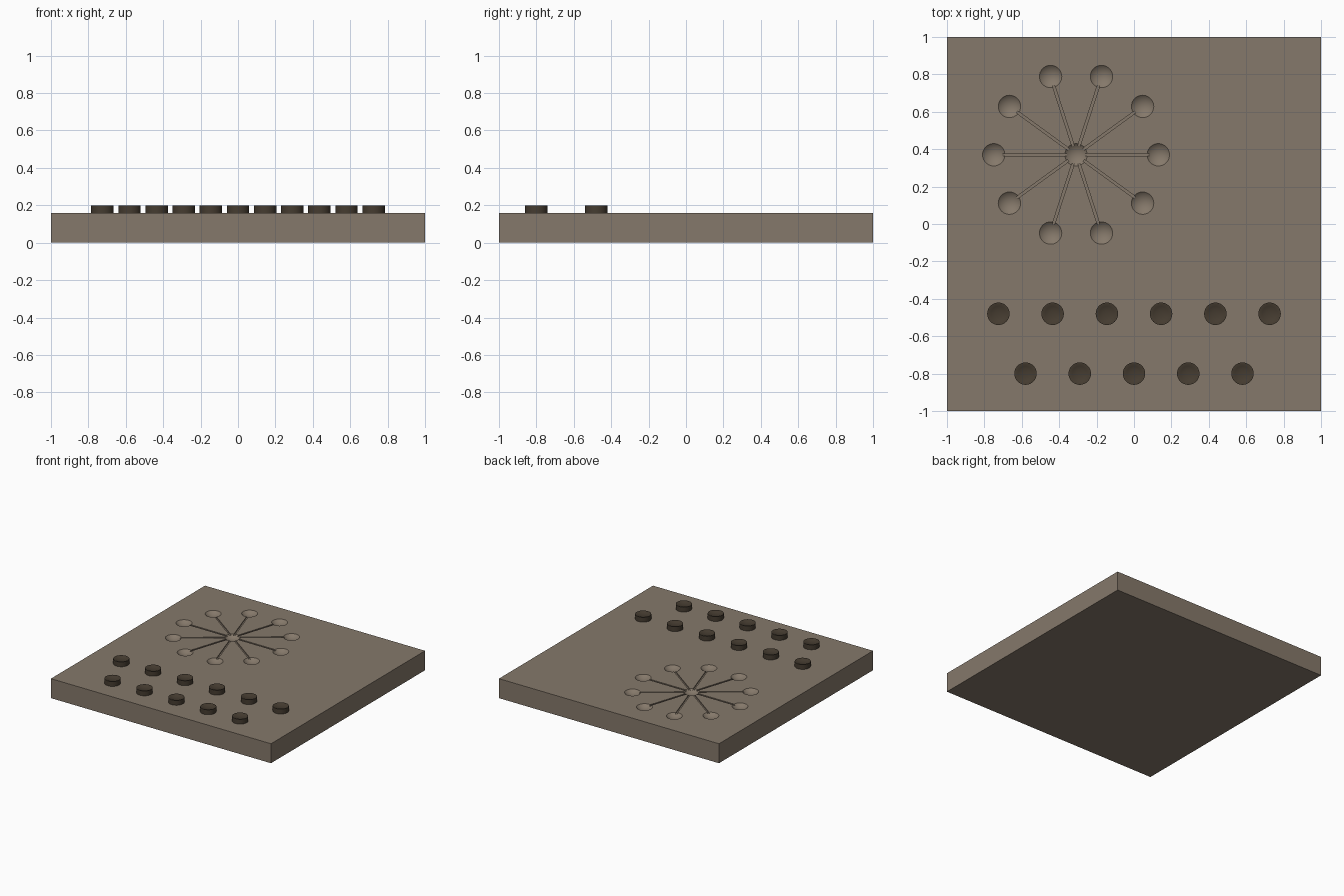
import bpy, bmesh
from math import cos, sin, pi
from mathutils import Matrix

if "Cube" in bpy.data.objects:
    bpy.data.objects.remove(bpy.data.objects["Cube"])

TOP = 0.16                      # board thickness
CX, CY, RING = -0.31, 0.37, 0.44  # wheel centre and radius
HOLE, DEPTH = 0.06, 0.024       # dimple radius and depth


def material(name, color):
    m = bpy.data.materials.new(name)
    m.diffuse_color = (*color, 1)
    m.use_nodes = True
    m.node_tree.nodes["Principled BSDF"].inputs["Base Color"].default_value = m.diffuse_color
    return m


def make_object(name, bm, mat=None):
    bmesh.ops.recalc_face_normals(bm, faces=bm.faces)
    mesh = bpy.data.meshes.new(name)
    bm.to_mesh(mesh)
    bm.free()
    ob = bpy.data.objects.new(name, mesh)
    bpy.context.collection.objects.link(ob)
    if mat:
        mesh.materials.append(mat)
    return ob


def smooth(ob):
    bpy.ops.object.select_all(action='DESELECT')
    ob.select_set(True)
    bpy.context.view_layer.objects.active = ob
    bpy.ops.object.shade_smooth_by_angle(angle=0.5)


def carve(target, cutter):
    mod = target.modifiers.new("carve", 'BOOLEAN')
    mod.operation = 'DIFFERENCE'
    mod.solver = 'EXACT'
    mod.object = cutter
    bpy.context.view_layer.objects.active = target
    bpy.ops.object.modifier_apply(modifier=mod.name)
    bpy.data.objects.remove(cutter)


stone = material("stone", (0.235, 0.19, 0.145))
dark = material("dark_stone", (0.06, 0.045, 0.03))

# Square board
bm = bmesh.new()
bmesh.ops.create_cube(bm, size=1, matrix=Matrix.Translation((0, 0, TOP / 2))
                      @ Matrix.Diagonal((2, 2, TOP, 1)))
board = make_object("board", bm, stone)

# Bowl-shaped hollows: one in the middle, ten around it
angles = [i * pi / 5 for i in range(10)]
R = (HOLE ** 2 + DEPTH ** 2) / (2 * DEPTH)
bm = bmesh.new()
for x, y in [(CX, CY)] + [(CX + RING * cos(a), CY + RING * sin(a)) for a in angles]:
    bmesh.ops.create_uvsphere(bm, u_segments=32, v_segments=32, radius=R,
                              matrix=Matrix.Translation((x, y, TOP - DEPTH + R)))
carve(board, make_object("hollow_cutter", bm))

# Grooves joining the middle hollow to the outer ones
bm = bmesh.new()
for a in angles:
    bmesh.ops.create_cube(bm, size=1, matrix=Matrix.Translation((CX, CY, TOP))
                          @ Matrix.Rotation(a, 4, 'Z')
                          @ Matrix.Translation((RING / 2, 0, 0))
                          @ Matrix.Diagonal((RING - 0.09, 0.013, 0.018, 1)))
carve(board, make_object("groove_cutter", bm))
smooth(board)


# Round playing pieces with a shallow dished top
def piece(name, x, y):
    bm = bmesh.new()
    profile = [(0, 0), (0.06, 0), (0.06, 0.04), (0.053, 0.04),
               (0.04, 0.034), (0.02, 0.03), (0, 0.029)]
    vs = [bm.verts.new((r, 0, z)) for r, z in profile]
    es = [bm.edges.new(p) for p in zip(vs, vs[1:])]
    bmesh.ops.spin(bm, geom=vs + es, cent=(0, 0, 0), axis=(0, 0, 1),
                   angle=2 * pi, steps=32)
    bmesh.ops.remove_doubles(bm, verts=bm.verts, dist=1e-5)
    ob = make_object(name, bm, dark)
    ob.location = (x, y, TOP)
    smooth(ob)


for row, (count, y) in enumerate([(5, -0.8), (6, -0.48)]):
    for i in range(count):
        piece(f"piece_{row}_{i}", (i - (count - 1) / 2) * 0.29, y)
